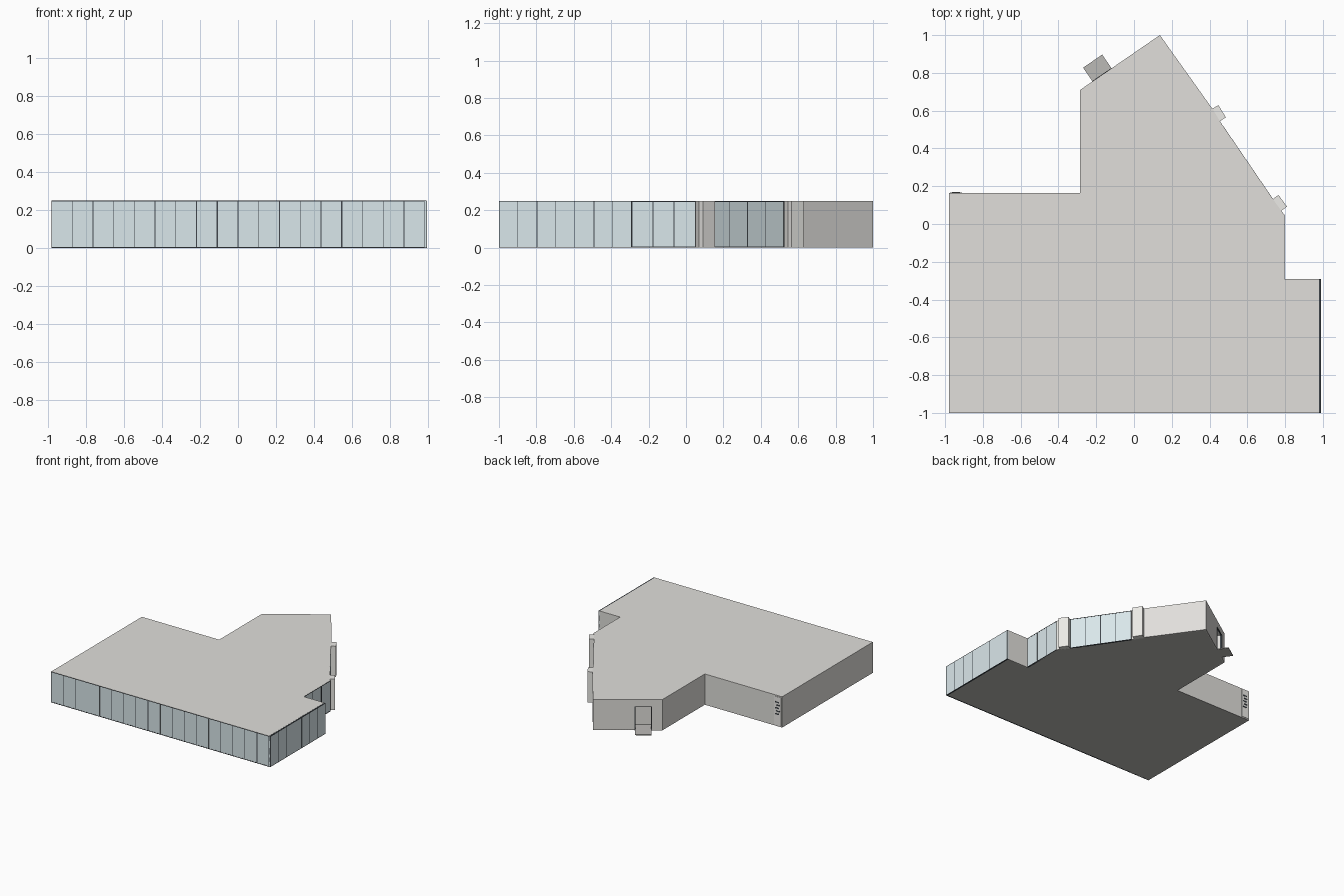
import bpy, bmesh
from mathutils import Vector

if "Cube" in bpy.data.objects:
    bpy.data.objects.remove(bpy.data.objects["Cube"])

H = 0.25


def mat(name, rgb):
    m = bpy.data.materials.new(name)
    m.diffuse_color = (*rgb, 1)
    m.use_nodes = True
    m.node_tree.nodes["Principled BSDF"].inputs["Base Color"].default_value = m.diffuse_color
    return m


WALL = mat("plaster", (0.75, 0.74, 0.71))
WHITE = mat("white_plaster", (0.84, 0.83, 0.80))
GLASS = mat("glass", (0.70, 0.80, 0.83))
DARK = mat("dark_frame", (0.05, 0.06, 0.07))
FLOOR = mat("floor", (0.5, 0.49, 0.47))


def prism(name, pts, z0, z1, material):
    """Extrude a plan outline between two heights."""
    bm = bmesh.new()
    face = bm.faces.new([bm.verts.new((p[0], p[1], z0)) for p in pts])
    ext = bmesh.ops.extrude_face_region(bm, geom=[face])
    top = [v for v in ext["geom"] if isinstance(v, bmesh.types.BMVert)]
    bmesh.ops.translate(bm, verts=top, vec=(0, 0, z1 - z0))
    bmesh.ops.recalc_face_normals(bm, faces=bm.faces)
    me = bpy.data.meshes.new(name)
    bm.to_mesh(me)
    bm.free()
    me.materials.append(material)
    ob = bpy.data.objects.new(name, me)
    bpy.context.collection.objects.link(ob)
    return ob


def strip(name, p, q, material, z0=0.0, z1=H, out=0.0, inn=0.01, a=0.0, b=1.0):
    """Box along fraction a..b of plan edge p-q, from 'out' outside to 'inn' inside."""
    p, q = Vector(p), Vector(q)
    d = (q - p).normalized()
    n = Vector((d.y, -d.x))
    s, e = p.lerp(q, a), p.lerp(q, b)
    return prism(name, [s + n * out, e + n * out, e - n * inn, s - n * inn],
                 z0, z1, material)


def glazing(name, p, q, panels, heavy=3, first=2):
    """Glass wall with rails and mullions; every few mullions are heavier."""
    strip(name + "_glass", p, q, GLASS, 0.004, H - 0.003)
    strip(name + "_sill", p, q, DARK, 0, 0.005, 0.001)
    strip(name + "_head", p, q, DARK, H - 0.005, H - 0.001, 0.001)
    length = (Vector(q) - Vector(p)).length
    for i in range(panels + 1):
        w = (0.003 if i in (0, panels) or i % heavy == first else 0.0016) / length
        t = i / panels
        strip(f"{name}_mullion_{i}", p, q, DARK, 0, H - 0.002, 0.001, 0.011,
              max(0, t - w), min(1, t + w))


# Plan corners, counter-clockwise from the front left
A, B, C, D = (-.98, -1), (.98, -1), (.98, -.29), (.795, -.29)
E, F, G, I = (.795, .05), (.78, .07), (.735, .132), (.467, .525)
J, K, L, M, N = (.455, .545), (.415, .61), (.137, 1), (-.285, .71), (-.285, .165)
O = (-.98, .165)
plan = [A, B, C, D, E, F, G, I, J, K, L, M, N, O]

# Floor and roof slabs
prism("floor_slab", plan, 0, 0.004, FLOOR)
prism("roof_slab", plan, H - 0.004, H, WALL)

# Glazed walls
glazing("front", A, B, 18)
glazing("right", C, B, 7)
bpy.data.objects["right_glass"].name = "right_side_glass"
glazing("inner_right", D, E, 3)
glazing("diagonal", G, I, 4)

# Solid walls
for name, p, q in [("step_wall", C, D), ("back_right_wall", K, L),
                   ("corner_return", E, F), ("pillar_1_back", F, G),
                   ("glass_return", I, J), ("pillar_2_back", J, K),
                   ("inner_left_wall", M, N), ("left_wall", O, A)]:
    strip(name, p, q, WALL)

# Projecting pillars on the diagonal side
for i, (p, q) in enumerate([(F, G), (J, K)]):
    strip(f"pillar_{i + 1}", p, q, WHITE, out=0.037)

# Angled back wall with a recessed entrance
a, b, top = 0.606, 0.845, 0.19
strip("entrance_wall_left", L, M, WALL, b=a)
strip("entrance_wall_right", L, M, WALL, a=b)
strip("entrance_lintel", L, M, WALL, z0=top, a=a, b=b)
strip("porch_slab", L, M, FLOOR, 0, 0.006, 0.088, 0.09, a, b)
strip("recess_ceiling", L, M, WALL, top, top + 0.004, -0.01, 0.1, a, b)
strip("entrance_door", L, M, WALL, 0.004, top, -0.09, 0.098, a, b)
for i, t in enumerate((a, b)):
    strip(f"recess_side_{i}", L, M, WALL, 0.004, top, -0.01, 0.1, t - .006, t + .006)
    strip(f"entrance_jamb_{i}", L, M, DARK, 0, top + .003, 0.002, 0.01, t - .004, t + .004)
strip("entrance_head", L, M, DARK, top, top + 0.003, 0.002, 0.01, a, b)

# Rear left wall with a light panel and dark ornament near the corner
strip("rear_left_wall", N, O, WALL)
strip("rear_panel", N, O, WHITE, 0.01, H - 0.01, 0.003, 0, 0.9, 0.99)
for i in range(5):
    z = 0.095 + i * 0.024
    s = 0.915 + 0.012 * (i % 2)
    strip(f"rear_ornament_{i}", N, O, DARK, z, z + 0.01, 0.005, 0, s, s + 0.05)
